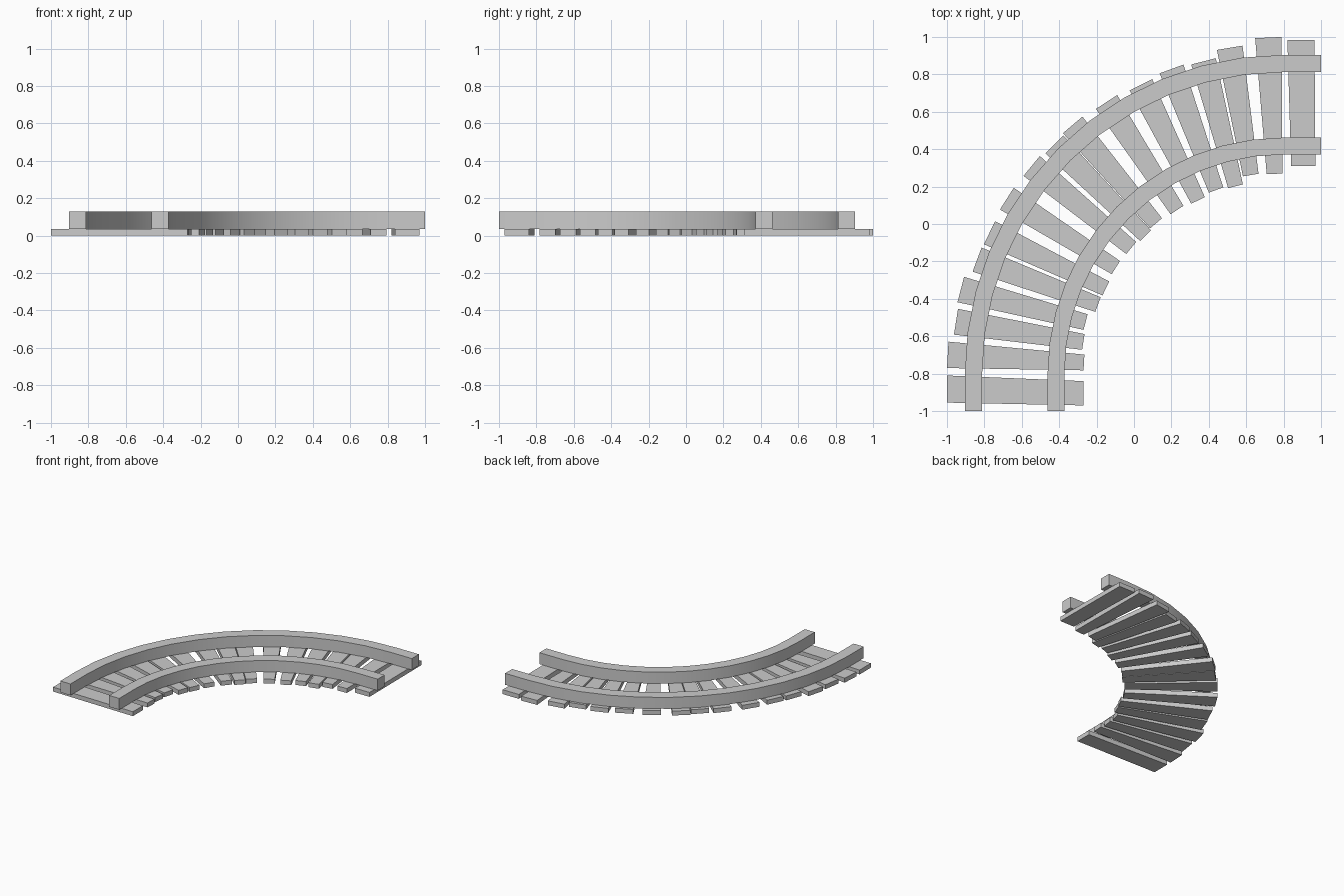
import bpy
from math import radians, sin, cos

if "Cube" in bpy.data.objects:
    bpy.data.objects.remove(bpy.data.objects["Cube"])

C = 0.8            # curve centre is at (C, -C); straight ends run out to 1
SEGMENTS = 12
TIE_TOP = 0.036
RAIL_TOP = 0.129


def polar(r, deg):
    a = radians(deg)
    return (C - r * cos(a), -C + r * sin(a))


def mesh_object(name, verts, faces):
    me = bpy.data.meshes.new(name)
    me.from_pydata(verts, [], faces)
    ob = bpy.data.objects.new(name, me)
    bpy.context.collection.objects.link(ob)
    return ob


def add_rail(name, r0, r1):
    # Centre path: straight, quarter arc, straight, swept with a box section
    pairs = [((C - r0, -1), (C - r1, -1))]
    for i in range(SEGMENTS + 1):
        d = 90 * i / SEGMENTS
        pairs.append((polar(r0, d), polar(r1, d)))
    pairs.append(((1, -C + r0), (1, -C + r1)))
    verts, faces = [], []
    for p, q in pairs:
        verts += [(*p, TIE_TOP), (*q, TIE_TOP), (*q, RAIL_TOP), (*p, RAIL_TOP)]
    for i in range(len(pairs) - 1):
        for k in range(4):
            a, b = 4 * i + k, 4 * i + (k + 1) % 4
            faces.append((a, a + 4, b + 4, b))
    n = len(verts)
    faces += [(0, 1, 2, 3), (n - 1, n - 2, n - 3, n - 4)]
    ob = mesh_object(name, verts, faces)
    bpy.context.view_layer.objects.active = ob
    ob.select_set(True)
    bpy.ops.object.shade_smooth_by_angle(angle=radians(30))
    ob.select_set(False)


def add_tie(index, corners):
    verts = [(*c, 0) for c in corners] + [(*c, TIE_TOP) for c in corners]
    faces = [(3, 2, 1, 0), (4, 5, 6, 7)]
    faces += [(k, (k + 1) % 4, (k + 1) % 4 + 4, k + 4) for k in range(4)]
    mesh_object(f"tie_{index:02d}", verts, faces)


# Rails
add_rail("inner_rail", 1.172, 1.262)
add_rail("outer_rail", 1.612, 1.704)

# Ties on the straight ends
add_tie(1, [(-1, -0.955), (-0.27, -0.97), (-0.27, -0.84), (-1, -0.81)])
add_tie(17, [(0.84, 0.31), (0.97, 0.31), (0.965, 0.985), (0.82, 0.985)])

# Tapered ties around the bend: (angle, outer radius), slightly irregular
ties = [(3.2, 1.80), (9, 1.775), (14.6, 1.785), (20.4, 1.75), (25.6, 1.745),
        (32.3, 1.752), (39.5, 1.747), (45, 1.735), (49.7, 1.745), (56.9, 1.735),
        (63.7, 1.724), (69.8, 1.737), (75.6, 1.725), (80.6, 1.767), (87.4, 1.80)]
HALF = 2.25
for i, (d, r) in enumerate(ties):
    inner = r - (0.73 if i in (0, 14) else 0.69)
    add_tie(i + 2, [polar(r, d - HALF), polar(inner, d - HALF),
                    polar(inner, d + HALF), polar(r, d + HALF)][::1])

# Make all face normals point outward
import bmesh
for ob in bpy.context.collection.objects:
    bm = bmesh.new()
    bm.from_mesh(ob.data)
    bmesh.ops.recalc_face_normals(bm, faces=bm.faces)
    bm.to_mesh(ob.data)
    bm.free()
